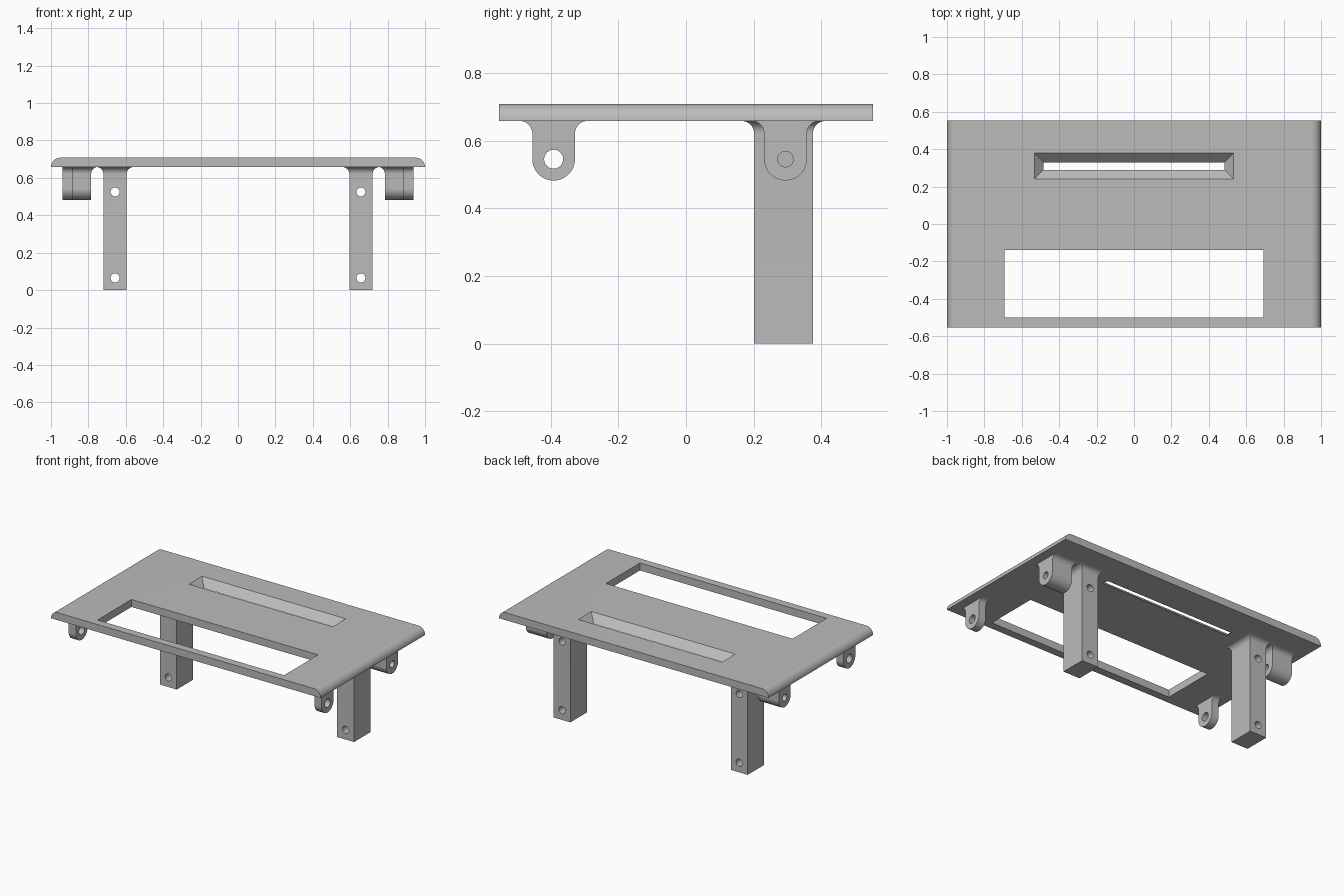
import bpy, bmesh
from math import sin, cos, radians, pi

cube = bpy.data.objects.get("Cube")
if cube:
    bpy.data.objects.remove(cube, do_unlink=True)

grey = bpy.data.materials.new("plain grey")
grey.use_nodes = True
GREY = (0.5, 0.5, 0.5, 1)
grey.diffuse_color = GREY
grey.node_tree.nodes["Principled BSDF"].inputs["Base Color"].default_value = GREY

UNDER, TOP = 0.658, 0.708      # plate underside and top
FILLET = 0.037
LUG_R, LUG_Z = 0.063, 0.545


def loft(name, rings):
    """Skin a list of equal-length point rings and cap both ends."""
    bm = bmesh.new()
    rows = [[bm.verts.new(p) for p in ring] for ring in rings]
    n = len(rows[0])
    for a, b in zip(rows, rows[1:]):
        for i in range(n):
            j = (i + 1) % n
            bm.faces.new((a[i], a[j], b[j], b[i]))
    bm.faces.new(rows[0])
    bm.faces.new(rows[-1])
    bmesh.ops.recalc_face_normals(bm, faces=bm.faces)
    mesh = bpy.data.meshes.new(name)
    bm.to_mesh(mesh)
    bm.free()
    mesh.materials.append(grey)
    obj = bpy.data.objects.new(name, mesh)
    bpy.context.collection.objects.link(obj)
    return obj


def rect(x0, x1, y0, y1, z):
    return [(x0, y0, z), (x1, y0, z), (x1, y1, z), (x0, y1, z)]


def cylinder(axis, a, b, z, r, start, end):
    """Cutter along x (a is y) or along y (a is x)."""
    rings = []
    for s in (start, end):
        circle = [(a + r * cos(2 * pi * i / 40), z + r * sin(2 * pi * i / 40)) for i in range(40)]
        rings.append([(s, u, w) if axis == "x" else (u, s, w) for u, w in circle])
    return loft(b, rings)


def cut(obj, cutter):
    cutter.hide_render = True
    mod = obj.modifiers.new("cut", "BOOLEAN")
    mod.operation, mod.solver, mod.object = "DIFFERENCE", "EXACT", cutter
    bpy.context.view_layer.objects.active = obj
    bpy.ops.object.modifier_apply(modifier=mod.name)
    bpy.data.objects.remove(cutter, do_unlink=True)


def finish(obj, mirrored):
    bpy.ops.object.select_all(action="DESELECT")
    obj.select_set(True)
    bpy.context.view_layer.objects.active = obj
    bpy.ops.object.shade_smooth_by_angle(angle=radians(30))
    if mirrored:
        obj.modifiers.new("mirror", "MIRROR").use_mirror_merge = False


def post(name, x0, x1, yc, half, foot, inner, outer):
    """Upright with a given foot, flaring in a fillet up to the plate."""
    levels = [(z, h, 0) for z, h in foot]
    for i in range(11):
        t = radians(9 * i)
        levels.append((UNDER - FILLET * (1 - sin(t)), half, FILLET * (1 - cos(t))))
    levels.append((UNDER + 0.004, half, FILLET))
    return loft(name, [rect(x0 - inner * o, x1 + outer * o, yc - h - o, yc + h + o, z)
                       for z, h, o in levels])


# Top plate with rounded side edges
R = TOP - UNDER
arc = [(1 - R + R * cos(radians(6 * i)), UNDER + R * sin(radians(6 * i))) for i in range(16)]
outline = arc + [(-x, z) for x, z in reversed(arc)]
plate = loft("top_plate", [[(x, y, z) for x, z in outline] for y in (-0.553, 0.553)])

# Large window and bevelled slot
cut(plate, loft("window_cutter", [rect(-0.692, 0.692, -0.5, -0.14, z) for z in (0.6, 0.8)]))
slot = []
for z in (UNDER - 0.01, TOP + 0.01):
    d = z - UNDER
    slot.append(rect(-0.483 - d, 0.483 + d, 0.29 - d, 0.33 + d, z))
cut(plate, loft("slot_cutter", slot))
finish(plate, False)

# Legs with two cross holes each
legs = post("legs", 0.595, 0.72, 0.288, 0.087, [(0, 0.087)], 1, 1)
for z in (0.065, 0.525):
    cut(legs, cylinder("y", 0.657, "leg_hole", z, 0.024, 0.1, 0.5))
finish(legs, True)

# Rounded lugs: thin at the front, long at the rear
foot = [(LUG_Z - LUG_R * cos(radians(t)), LUG_R * sin(radians(t))) for t in range(3, 91, 6)]
foot.append((LUG_Z, LUG_R))
for name, x0, yc, inner, hole in (("front_lugs", 0.885, -0.391, 0, 0.028),
                                  ("rear_lugs", 0.785, 0.294, 0.9, 0.023)):
    lug = post(name, x0, 0.938, yc, LUG_R, foot, inner, 0)
    cut(lug, cylinder("x", yc, "lug_hole", LUG_Z, hole, 0.7, 1.0))
    finish(lug, True)
